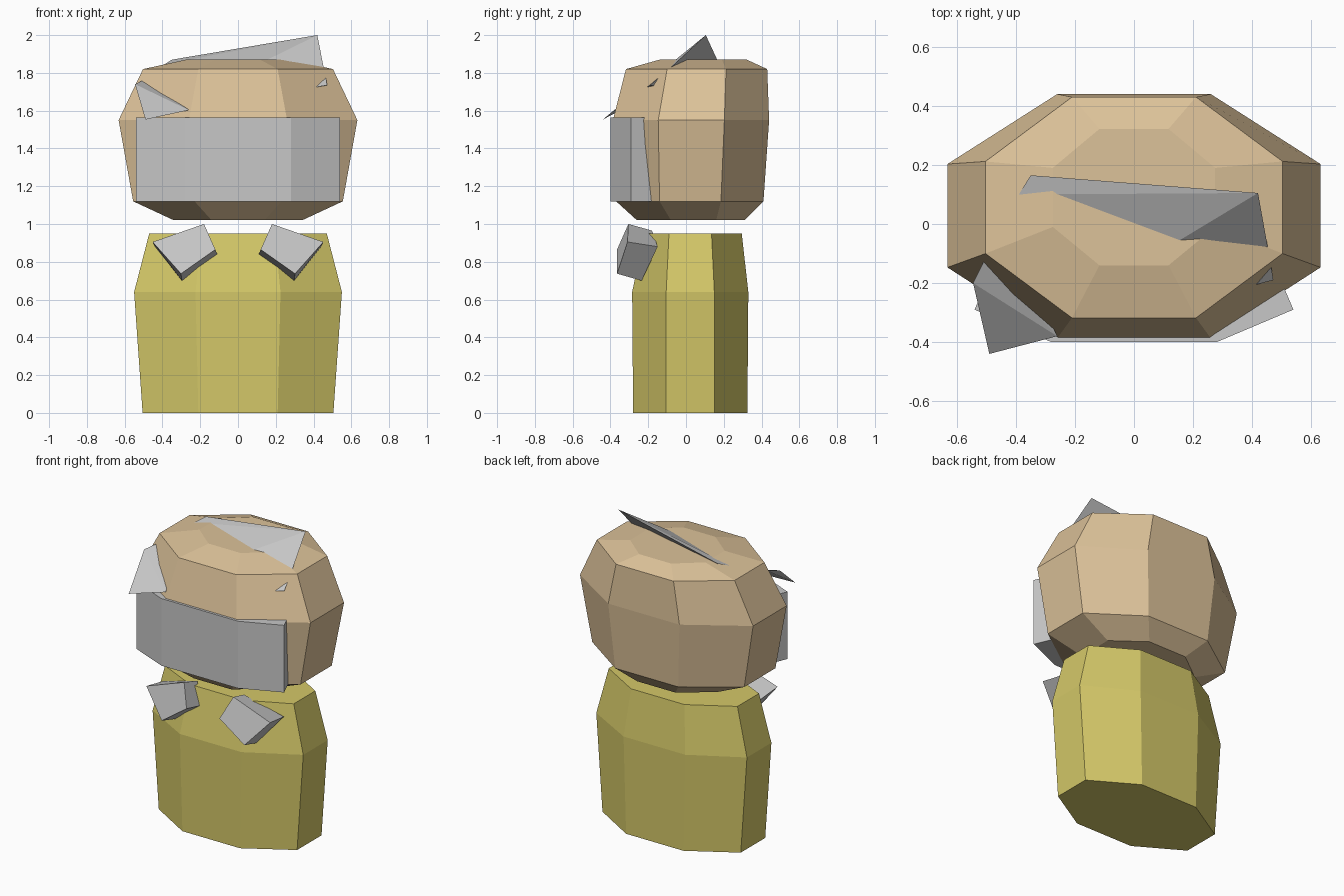
import bpy, bmesh

if "Cube" in bpy.data.objects:
    bpy.data.objects.remove(bpy.data.objects["Cube"])


def material(name, rgb):
    m = bpy.data.materials.new(name)
    m.diffuse_color = (*rgb, 1)
    m.use_nodes = True
    m.node_tree.nodes["Principled BSDF"].inputs["Base Color"].default_value = m.diffuse_color
    return m


TAN = material("tan", (0.72, 0.54, 0.32))
YELLOW = material("mustard yellow", (0.66, 0.58, 0.14))
GREY = material("light grey", (0.57, 0.57, 0.57))


def finish(name, bm, mat):
    bmesh.ops.recalc_face_normals(bm, faces=bm.faces[:])
    me = bpy.data.meshes.new(name)
    bm.to_mesh(me)
    bm.free()
    me.materials.append(mat)
    ob = bpy.data.objects.new(name, me)
    bpy.context.collection.objects.link(ob)
    return ob


def loft(name, rings, mat):
    """Skin equal-length rings of points and cap both ends."""
    bm = bmesh.new()
    loops = [[bm.verts.new(p) for p in ring] for ring in rings]
    for a, b in zip(loops, loops[1:]):
        for i in range(len(a)):
            j = (i + 1) % len(a)
            bm.faces.new((a[i], a[j], b[j], b[i]))
    bm.faces.new(loops[0])
    bm.faces.new(loops[-1])
    return finish(name, bm, mat)


def octagon(z, wide, narrow, front, back, side_front, side_back):
    right = [(narrow, front, z), (wide, side_front, z),
             (wide, side_back, z), (narrow, back, z)]
    return right + [(-x, y, h) for x, y, h in reversed(right)]


def hull(name, points, mat):
    """Faceted solid around a few corner points."""
    bm = bmesh.new()
    for p in points:
        bm.verts.new(p)
    bmesh.ops.convex_hull(bm, input=bm.verts[:])
    return finish(name, bm, mat)


# Torso: eight-sided block, shoulders drawn in at the top
loft("torso", [
    octagon(0.00, 0.505, 0.21, -0.28, 0.325, -0.105, 0.15),
    octagon(0.64, 0.55, 0.225, -0.285, 0.33, -0.105, 0.15),
    octagon(0.95, 0.47, 0.195, -0.22, 0.295, -0.09, 0.135),
], YELLOW)

# Head: eight-sided faceted block
loft("head", [
    octagon(1.02, 0.34, 0.14, -0.26, 0.31, -0.08, 0.16),
    octagon(1.12, 0.555, 0.23, -0.37, 0.41, -0.14, 0.185),
    octagon(1.55, 0.632, 0.26, -0.387, 0.44, -0.147, 0.203),
    octagon(1.82, 0.503, 0.21, -0.318, 0.43, -0.10, 0.212),
    octagon(1.87, 0.275, 0.117, -0.14, 0.322, -0.01, 0.19),
], TAN)

# Face band: bent plate wrapped over the front of the head
half = [(0.28, -0.40), (0.54, -0.29), (0.48, -0.15), (0.24, -0.28)]
outline = half + [(-x, y) for x, y in reversed(half)]
loft("face_band", [[(x, y, z) for x, y in outline] for z in (1.12, 1.563)], GREY)

# Collar blocks, mirrored left and right
for side, s in (("right", 1), ("left", -1)):
    outer = [(0.18, -0.305, 1.00), (0.452, -0.31, 0.905),
             (0.302, -0.365, 0.737), (0.12, -0.365, 0.865)]
    inner = [(0.17, -0.18, 0.965), (0.44, -0.15, 0.88),
             (0.297, -0.235, 0.70), (0.11, -0.24, 0.84)]
    loft(side + "_collar_block",
         [[(s * x, y, z) for x, y, z in ring] for ring in (outer, inner)], GREY)

# Loose shards poking out of the head
hull("top_shard", [(0.42, 0.105, 2.0), (0.455, -0.09, 1.82), (-0.35, 0.165, 1.87),
                   (-0.39, 0.10, 1.845), (0.10, -0.088, 1.843)], GREY)
hull("brow_shard", [(-0.49, -0.44, 1.553), (-0.26, -0.38, 1.603), (-0.505, -0.12, 1.76),
                    (-0.545, -0.20, 1.74), (-0.35, -0.20, 1.68)], GREY)
hull("small_shard", [(0.415, -0.205, 1.725), (0.465, -0.145, 1.775),
                     (0.472, -0.19, 1.735), (0.40, -0.10, 1.72)], GREY)
